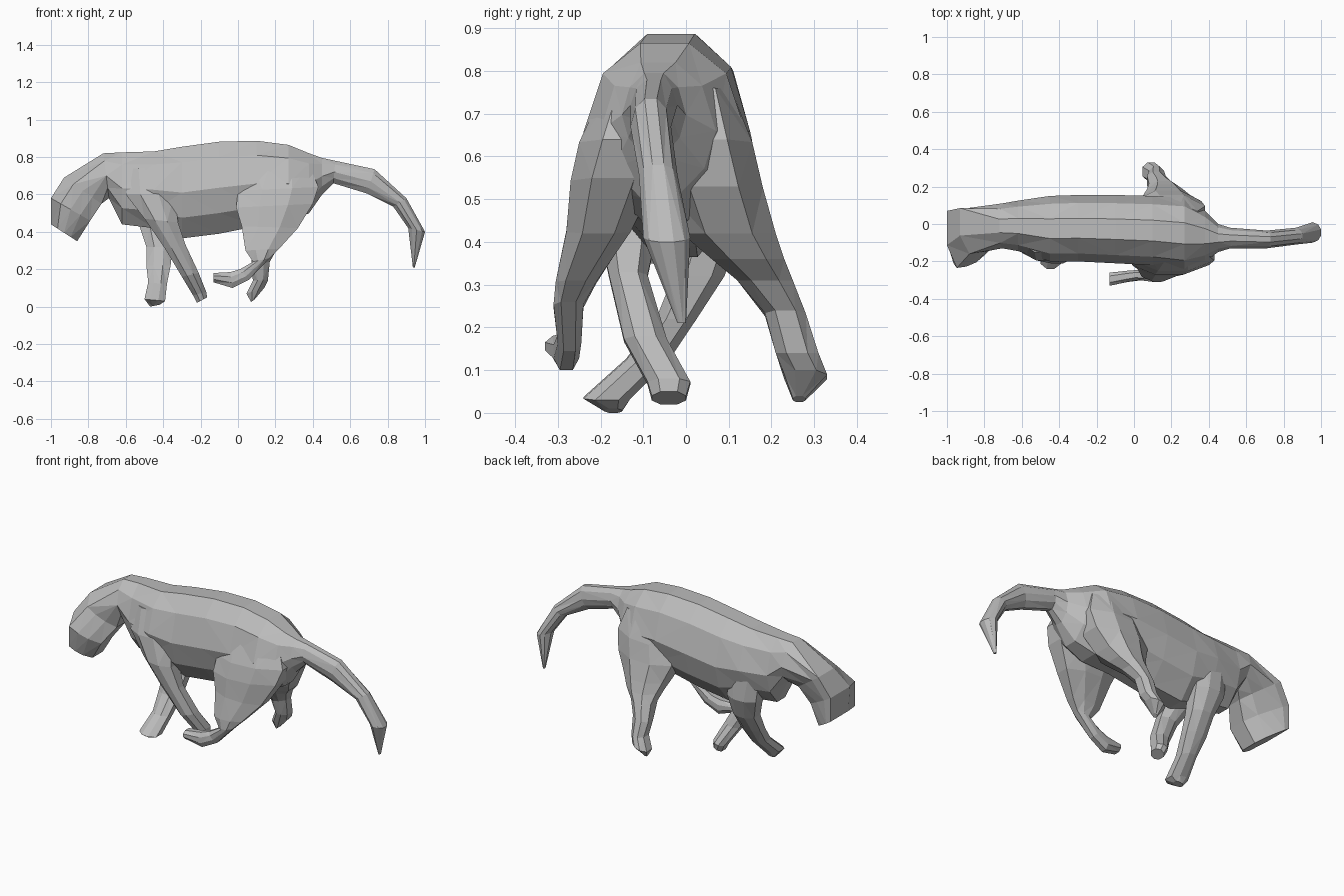
import bpy
import bmesh
from mathutils import Vector

cube = bpy.data.objects.get("Cube")
if cube:
    bpy.data.objects.remove(cube, do_unlink=True)

# Single matte grey for the whole animal
grey = bpy.data.materials.new("stone_grey")
grey.use_nodes = True
colour = (0.5, 0.5, 0.5, 1)
grey.diffuse_color = colour
shader = next(n for n in grey.node_tree.nodes if n.type == "BSDF_PRINCIPLED")
shader.inputs["Base Color"].default_value = colour
shader.inputs["Roughness"].default_value = 0.8


def mirrored(half):
    """Close half an outline into a symmetrical one."""
    return half + [(u, -v) for u, v in reversed(half)]


# Cross-section outlines: (along the section from end to start, across y)
TORSO = mirrored([(1, .3), (.66, .76), (0, 1), (-.55, .8), (-1, .28)])
LIMB = mirrored([(1, .5), (.4, 1), (-.35, 1), (-1, .5)])
# The head is turned, so its outline is lopsided
HEAD = [(1, 1), (.6, 1), (0, .85), (-.6, .65), (-1, .2),
        (-1, -.5), (-.5, -.8), (0, -.95), (.5, -1), (1, -.2)]


def section_ring(bm, section, outline):
    """One ring spanning two side-silhouette points and a range in y."""
    xa, za, xb, zb, y_min, y_max = section
    start, end = Vector((xa, 0, za)), Vector((xb, 0, zb))
    middle = (start + end) / 2 + Vector((0, (y_min + y_max) / 2, 0))
    along = (start - end) / 2
    across = Vector((0, (y_max - y_min) / 2, 0))
    return [bm.verts.new(middle + along * u + across * v) for u, v in outline]


def loft(name, *groups):
    """Skin groups of (outline, sections) into one closed, faceted part."""
    bm = bmesh.new()
    rings = [section_ring(bm, s, outline)
             for outline, sections in groups for s in sections]
    count = len(rings[0])
    for ring, following in zip(rings, rings[1:]):
        for i in range(count):
            j = (i + 1) % count
            bm.faces.new((ring[i], ring[j], following[j], following[i]))
    bm.faces.new(rings[0])
    bm.faces.new(rings[-1])
    bmesh.ops.triangulate(bm, faces=bm.faces[:], quad_method="SHORT_EDGE")
    bmesh.ops.recalc_face_normals(bm, faces=bm.faces[:])
    mesh = bpy.data.meshes.new(name)
    bm.to_mesh(mesh)
    bm.free()
    mesh.materials.append(grey)
    part = bpy.data.objects.new(name, mesh)
    bpy.context.collection.objects.link(part)


def upright(x, bottom, top, y_min, y_max):
    """Vertical section of the trunk."""
    return (x, top, x, bottom, y_min, y_max)


# Lowered blunt head, from muzzle to nape
head = [
    (-1, .44, -.86, .35, -.21, .07),
    (-1, .58, -.79, .46, -.235, .07),
    (-.93, .69, -.73, .55, -.16, .085),
]

# Trunk from the neck to the rump
trunk = [
    (-.72, .82, -.69, .58, -.13, .11),
    upright(-.62, .44, .825, -.145, .125),
    upright(-.45, .42, .83, -.2, .15),
    upright(-.3, .365, .855, -.2, .155),
    upright(-.1, .39, .882, -.21, .155),
    upright(.1, .43, .887, -.22, .15),
    upright(.27, .45, .865, -.24, .14),
    upright(.38, .5, .82, -.2, .07),
    upright(.45, .6, .795, -.15, .0),
]

# Drooping tail
tail = [
    (.52, .78, .51, .66, -.13, -.02),
    (.73, .735, .69, .605, -.13, -.035),
    (.9, .58, .83, .535, -.11, -.02),
    (1, .4, .91, .42, -.1, .01),
    (.945, .21, .935, .21, -.02, .0),
]
loft("body", (HEAD, head), (TORSO, trunk + tail))

# Front legs, crossing under the chest
loft("right_front_leg", (LIMB, [
    (-.58, .74, -.42, .74, -.15, -.04),
    (-.6, .6, -.34, .6, -.195, -.03),
    (-.5, .47, -.32, .45, -.21, -.06),
    (-.39, .31, -.28, .33, -.18, -.09),
    (-.3, .16, -.21, .18, -.145, -.045),
    (-.24, .06, -.17, .08, -.09, .01),
    (-.22, .02, -.165, .05, -.08, .0),
]))
loft("left_front_leg", (LIMB, [
    (-.56, .66, -.38, .66, .02, .12),
    (-.53, .44, -.34, .44, .0, .135),
    (-.49, .32, -.35, .32, -.03, .09),
    (-.49, .22, -.36, .22, -.07, .025),
    (-.48, .13, -.38, .12, -.14, -.04),
    (-.5, .04, -.39, .03, -.24, -.13),
    (-.47, .0, -.42, .01, -.19, -.15),
]))

# Hind legs with heavy thighs
loft("right_hind_leg", (LIMB, [
    (.08, .76, .38, .76, -.19, -.06),
    (.0, .62, .43, .64, -.25, -.03),
    (-.01, .53, .4, .55, -.27, -.07),
    (.02, .43, .32, .42, -.28, -.13),
    (.04, .3, .22, .31, -.305, -.21),
    (.08, .24, .17, .26, -.31, -.24),
    (.01, .2, .06, .145, -.3, -.245),
    (-.04, .185, -.03, .1, -.31, -.25),
    (-.13, .18, -.13, .13, -.33, -.26),
]))
loft("left_hind_leg", (LIMB, [
    (.06, .76, .34, .76, -.04, .105),
    (.03, .62, .38, .64, -.08, .155),
    (.01, .52, .36, .53, -.05, .18),
    (.05, .42, .3, .42, -.01, .21),
    (.07, .36, .26, .36, .06, .23),
    (.08, .31, .21, .31, .12, .25),
    (.07, .22, .17, .24, .185, .28),
    (.08, .14, .16, .14, .21, .31),
    (.045, .07, .14, .1, .23, .33),
    (.07, .025, .09, .04, .25, .28),
]))
